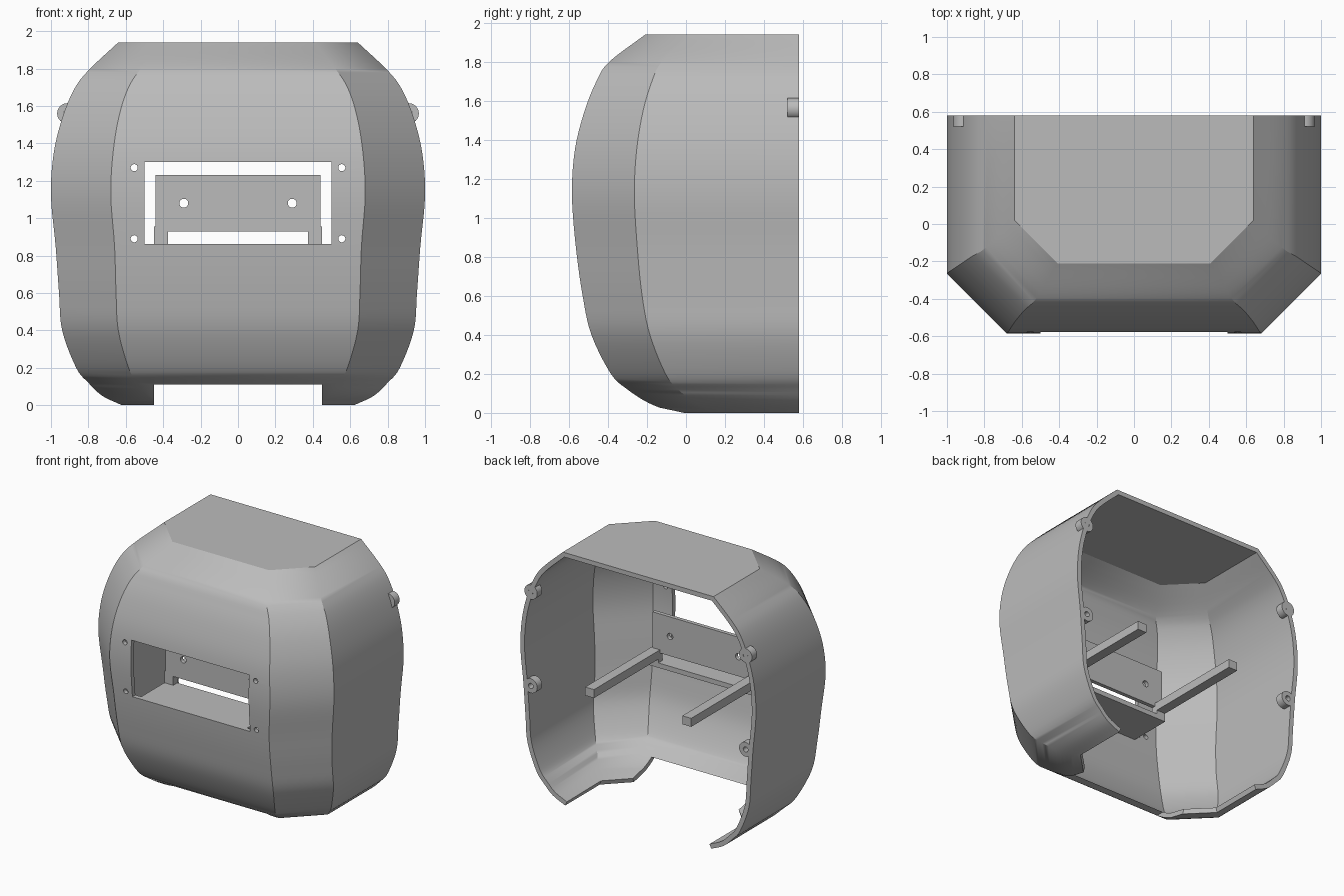
import bpy, bmesh, math
from mathutils import Matrix, Vector

cube = bpy.data.objects.get("Cube")
if cube:
    bpy.data.objects.remove(cube, do_unlink=True)

grey = bpy.data.materials.new("plain grey")
grey.use_nodes = True
grey.diffuse_color = (0.5, 0.5, 0.5, 1)
grey.node_tree.nodes["Principled BSDF"].inputs["Base Color"].default_value = (0.5, 0.5, 0.5, 1)

BACK = 0.58


def finish(name, bm):
    """Turn a bmesh into a named grey object."""
    bmesh.ops.recalc_face_normals(bm, faces=bm.faces)
    mesh = bpy.data.meshes.new(name)
    bm.to_mesh(mesh)
    bm.free()
    mesh.materials.append(grey)
    obj = bpy.data.objects.new(name, mesh)
    bpy.context.collection.objects.link(obj)
    return obj


def add_box(bm, lo, hi):
    lo, hi = Vector(lo), Vector(hi)
    size = Matrix.Diagonal(hi - lo).to_4x4()
    bmesh.ops.create_cube(bm, size=1, matrix=Matrix.Translation((lo + hi) / 2) @ size)


def add_rod(bm, x, z, y0, y1, r):
    """Cylinder along y."""
    place = Matrix.Translation((x, (y0 + y1) / 2, z)) @ Matrix.Rotation(math.pi / 2, 4, "X")
    bmesh.ops.create_cone(bm, cap_ends=True, segments=24, radius1=r, radius2=r,
                          depth=y1 - y0, matrix=place)


def box(name, lo, hi):
    bm = bmesh.new()
    add_box(bm, lo, hi)
    return finish(name, bm)


def apply_modifier(obj, mod):
    bpy.ops.object.select_all(action="DESELECT")
    bpy.context.view_layer.objects.active = obj
    obj.select_set(True)
    bpy.ops.object.modifier_apply(modifier=mod.name)


def cut(obj, bm):
    """Subtract the bmesh from the object."""
    cutter = finish("cutter", bm)
    cutter.hide_render = True
    mod = obj.modifiers.new("cut", "BOOLEAN")
    mod.operation, mod.solver, mod.object = "DIFFERENCE", "EXACT", cutter
    apply_modifier(obj, mod)
    bpy.data.objects.remove(cutter, do_unlink=True)


def smooth(obj):
    bpy.ops.object.select_all(action="DESELECT")
    bpy.context.view_layer.objects.active = obj
    obj.select_set(True)
    bpy.ops.object.shade_smooth_by_angle(angle=math.radians(30))


# Shell outline: height, half width, front depth, corner chamfer
keys = [Vector(k) for k in (
    (0, .62, -.06, .22), (.05, .725, -.19, .24), (.12, .80, -.30, .26),
    (.2, .865, -.385, .28), (.4, .94, -.485, .30), (.6, .957, -.53, .305),
    (.85, .975, -.565, .315), (1.12, 1, -.585, .32), (1.35, .985, -.57, .317),
    (1.55, .935, -.52, .30), (1.7, .87, -.46, .285), (1.8, .79, -.395, .27),
    (1.94, .64, -.21, .23))]


def outline(steps=5):
    """Smooth curve through the keys."""
    ends = [2 * keys[0] - keys[1]] + keys + [2 * keys[-1] - keys[-2]]
    for a, b, c, d in zip(ends, ends[1:], ends[2:], ends[3:]):
        for i in range(steps):
            t = i / steps
            yield b + ((c - a) * t + (2 * a - 5 * b + 4 * c - d) * t**2
                       + (3 * b - a - 3 * c + d) * t**3) / 2
    yield keys[-1]


# Shell: stacked chamfered sections, open at the back and bottom
bm = bmesh.new()
rings = []
for z, w, f, c in outline():
    half = [(w, BACK), (w, f + c), (w - c, f)]
    section = half + [(-x, y) for x, y in reversed(half)]
    rings.append([bm.verts.new((x, y, z)) for x, y in section])
for low, high in zip(rings, rings[1:]):
    for i in range(5):
        bm.faces.new((low[i], low[i + 1], high[i + 1], high[i]))
bm.faces.new(rings[-1])
shell = finish("shell", bm)
# make sure the faces point outwards so the wall grows inwards
top = max(shell.data.polygons, key=lambda p: p.center.z)
if top.normal.z < 0:
    shell.data.flip_normals()
wall = shell.modifiers.new("wall", "SOLIDIFY")
wall.thickness, wall.offset, wall.use_even_offset = 0.035, -1, True
apply_modifier(shell, wall)

# Window, screw holes and bottom notch
bm = bmesh.new()
add_box(bm, (-.5, -.8, .862), (.5, -.4, 1.30))
add_box(bm, (-.45, -.8, -.1), (.45, .1, .11))
for x in (-.555, .555):
    for z in (.89, 1.27):
        add_rod(bm, x, z, -.8, -.4, .019)
cut(shell, bm)
smooth(shell)

# Mounting panel behind the window
panel = box("mounting_panel", (-.44, -.25, .93), (.44, -.22, 1.23))
bm = bmesh.new()
for x in (-.29, .29):
    add_rod(bm, x, 1.08, -.4, 0, .024)
cut(panel, bm)
smooth(panel)

# Shelf under the window
box("shelf", (-.45, -.555, .825), (.45, -.2, .862))

# Rails, posts and screw bosses on both sides
for side, s in (("left", 1), ("right", -1)):
    x0, x1 = sorted((s * .375, s * .45))
    box(side + "_rail", (x0, -.25, .89), (x1, BACK, .955))
    box(side + "_post", (x0, -.25, .855), (x1, -.2, .9))
    for level, z in (("upper", 1.56), ("lower", .84)):
        bm = bmesh.new()
        add_rod(bm, s * .912, z, .52, BACK, .055)
        boss = finish(f"{side}_{level}_boss", bm)
        bm = bmesh.new()
        add_rod(bm, s * .912, z, .4, .7, .02)
        cut(boss, bm)
        smooth(boss)
